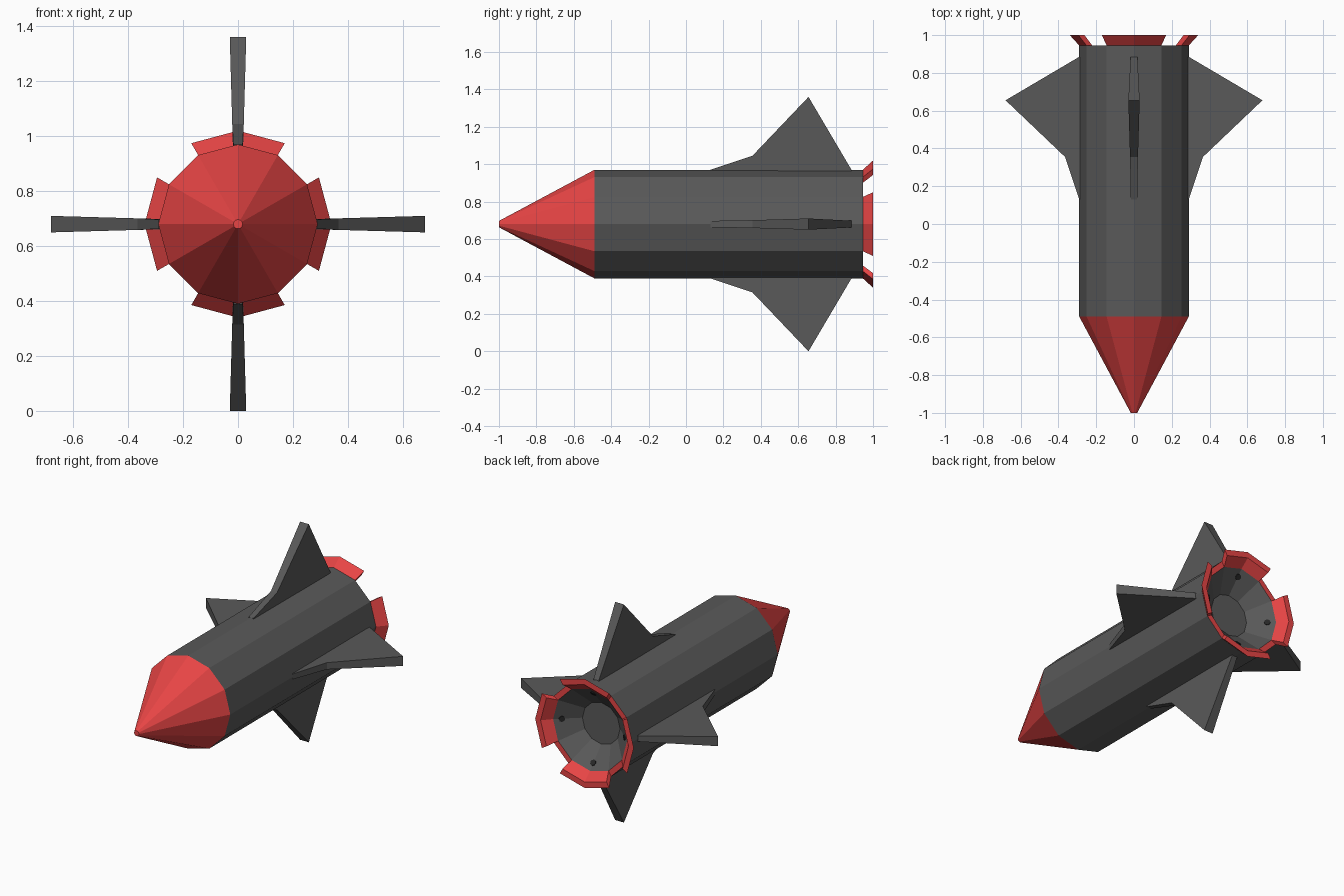
import bpy, bmesh, math
from mathutils import Vector

SIDES = 12
AXIS_Z = 0.68   # height of the rocket's long axis
REAR = 0.945    # y of the flat rear rim

cube = bpy.data.objects.get("Cube")
if cube:
    bpy.data.objects.remove(cube, do_unlink=True)


def material(name, rgb):
    mat = bpy.data.materials.new(name)
    mat.use_nodes = True
    mat.diffuse_color = (*rgb, 1)
    bsdf = next(n for n in mat.node_tree.nodes if n.type == 'BSDF_PRINCIPLED')
    bsdf.inputs["Base Color"].default_value = (*rgb, 1)
    return mat


red = material("red", (0.8, 0.059, 0.059))
grey = material("dark grey", (0.1, 0.1, 0.1))
black = material("hole black", (0.02, 0.02, 0.02))


def around(angle, r, y, side=0.0):
    """Point at a radius from the long axis, shifted sideways along the tangent."""
    s, c = math.sin(angle), math.cos(angle)
    return Vector((r * s + side * c, y, AXIS_Z + r * c - side * s))


def loft(name, sections, mats, mat_of_band=None, closed_section=True, cap=True):
    """Join successive equal-length loops of points into a flat-shaded object."""
    bm = bmesh.new()
    loops = [[bm.verts.new(p) for p in sec] for sec in sections]
    n = len(loops[0])
    for i, (a, b) in enumerate(zip(loops, loops[1:])):
        for j in range(n):
            k = (j + 1) % n
            face = bm.faces.new((a[j], a[k], b[k], b[j]))
            face.material_index = mat_of_band[i] if mat_of_band else 0
    if cap:
        first, last = bm.faces.new(loops[0]), bm.faces.new(loops[-1])
        if mat_of_band:
            first.material_index, last.material_index = mat_of_band[0], mat_of_band[-1]
    bmesh.ops.recalc_face_normals(bm, faces=bm.faces)
    mesh = bpy.data.meshes.new(name)
    bm.to_mesh(mesh)
    bm.free()
    for m in mats:
        mesh.materials.append(m)
    obj = bpy.data.objects.new(name, mesh)
    bpy.context.collection.objects.link(obj)
    return obj


# Hull: nose cone, body tube, rear rim and recessed nozzle in one lathe
profile = [(0.017, -1.0), (0.29, -0.49), (0.29, REAR), (0.255, REAR), (0.13, 0.835)]
rings = [[around(math.tau * i / SIDES, r, y) for i in range(SIDES)] for r, y in profile]
loft("rocket_hull", rings, [grey, red], mat_of_band=[1, 0, 1, 0])

# Fin outline as (distance from axis, y, half thickness)
fin_outline = [(0.26, 0.13, 0.017), (0.29, 0.13, 0.017), (0.365, 0.355, 0.021),
               (0.68, 0.655, 0.03), (0.29, 0.885, 0.018), (0.26, 0.885, 0.018)]

# Flap cross-section as (distance from axis, y)
flap_section = [(0.29, REAR), (0.34, 1.0), (0.303, 1.0), (0.255, REAR)]

for i, place in enumerate(("top", "left", "bottom", "right")):
    angle = math.tau * i / 4

    # Fins
    faces = [[around(angle, r, y, s * t) for r, y, t in fin_outline] for s in (-1, 1)]
    loft(f"fin_{place}", faces, [grey])

    # Flared rear flaps, each spanning two hull sides
    spans = [[around(angle + step * math.tau / SIDES, r, y) for r, y in flap_section]
             for step in (-1, 0, 1)]
    loft(f"tail_flap_{place}", spans, [red])

    # Small round ports on the nozzle wall
    centre = around(angle, 0.218, 0.912)
    slope = (around(angle, 0.255, REAR) - around(angle, 0.13, 0.835)).normalized()
    tangent = around(angle, 0, 0, 1) - around(angle, 0, 0)
    normal = slope.cross(tangent)
    if normal.y < 0:
        normal.negate()
    discs = [[centre + normal * h + 0.018 * (math.cos(a) * slope + math.sin(a) * tangent)
              for a in (math.tau * k / 8 for k in range(8))] for h in (-0.002, 0.007)]
    loft(f"nozzle_port_{place}", discs, [black])
